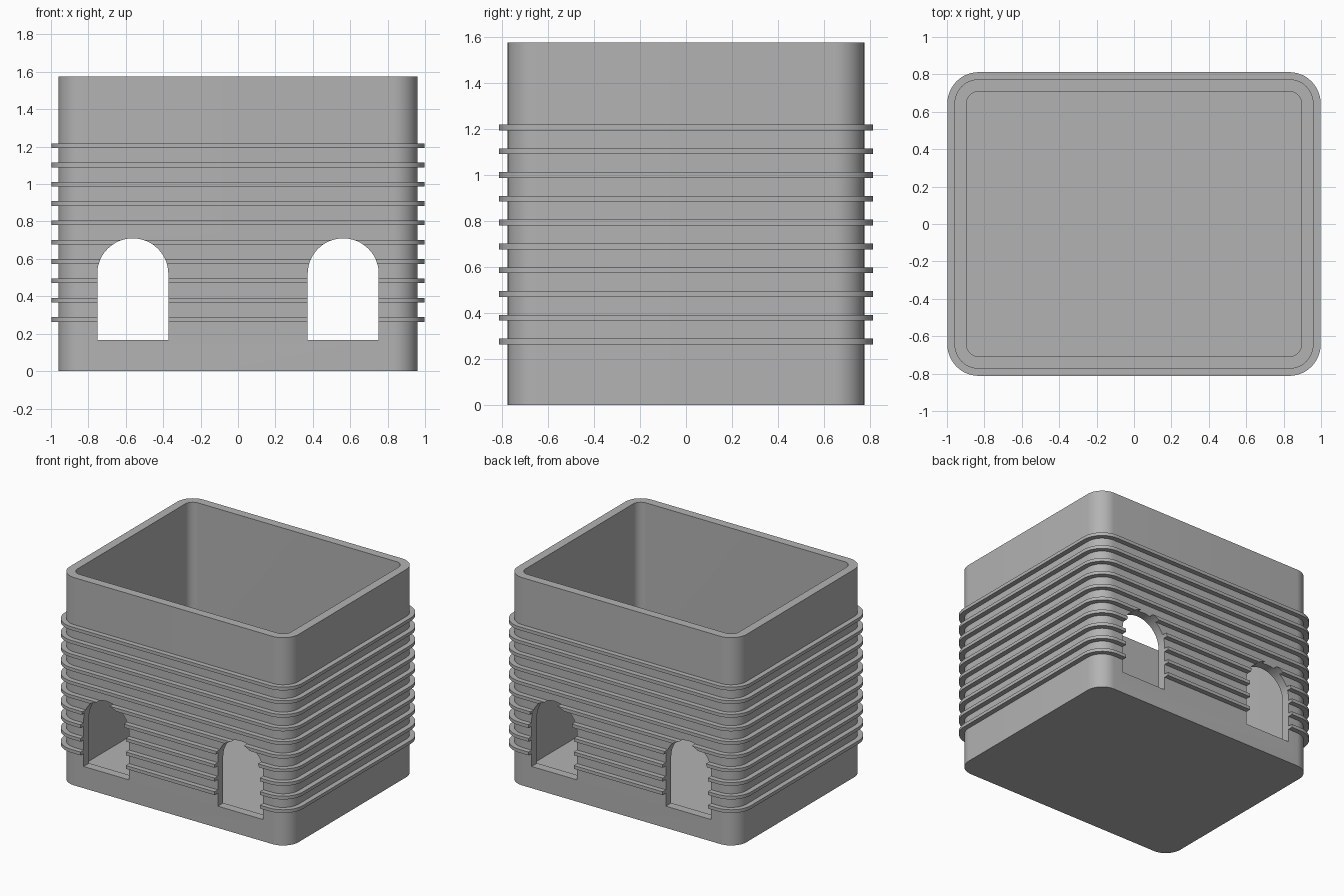
import bpy, bmesh, math

cube = bpy.data.objects.get("Cube")
if cube:
    bpy.data.objects.remove(cube, do_unlink=True)

HALF_X, HALF_Y, RADIUS = 0.96, 0.774, 0.13
HEIGHT, WALL, RIB_OUT, RIB_HALF = 1.575, 0.065, 0.038, 0.0125

grey = bpy.data.materials.new("plain grey")
grey.use_nodes = True
colour = (0.45, 0.45, 0.45, 1)
grey.diffuse_color = colour
grey.node_tree.nodes["Principled BSDF"].inputs["Base Color"].default_value = colour


def make_object(name, bm):
    bmesh.ops.recalc_face_normals(bm, faces=bm.faces)
    mesh = bpy.data.meshes.new(name)
    bm.to_mesh(mesh)
    bm.free()
    mesh.materials.append(grey)
    obj = bpy.data.objects.new(name, mesh)
    bpy.context.collection.objects.link(obj)
    return obj


def rounded_ring(bm, offset, z, steps=12):
    """Rounded rectangle, grown outward from the wall by offset."""
    r = RADIUS + offset
    verts = []
    for quarter, (sx, sy) in enumerate(((1, 1), (-1, 1), (-1, -1), (1, -1))):
        for i in range(steps + 1):
            a = (quarter + i / steps) * math.pi / 2
            verts.append(bm.verts.new((sx * (HALF_X - RADIUS) + r * math.cos(a),
                                       sy * (HALF_Y - RADIUS) + r * math.sin(a), z)))
    return verts


# Ribbed open box: outer wall with ribs, rim, inner wall and floor
profile = [(0, 0)]
for i in range(10):
    z = 0.276 + i * 0.1033
    low, high = z - RIB_HALF, z + RIB_HALF
    profile += [(0, low), (RIB_OUT, low), (RIB_OUT, high), (0, high)]
profile += [(0, HEIGHT), (-WALL, HEIGHT), (-WALL, WALL)]

bm = bmesh.new()
rings = [rounded_ring(bm, *p) for p in profile]
for lower, upper in zip(rings, rings[1:]):
    for i in range(len(lower)):
        j = (i + 1) % len(lower)
        bm.faces.new((lower[i], lower[j], upper[j], upper[i]))
bm.faces.new(rings[0])
bm.faces.new(rings[-1])
box = make_object("ribbed_box", bm)

# Arched openings through the front and back walls
bm = bmesh.new()
ARCH_R, SILL, SPRING = 0.19, 0.165, 0.52
for cx in (-0.5625, 0.5625):
    outline = [(cx - ARCH_R, SILL), (cx + ARCH_R, SILL)]
    outline += [(cx + ARCH_R * math.cos(math.pi * i / 24),
                 SPRING + ARCH_R * math.sin(math.pi * i / 24)) for i in range(25)]
    face = bm.faces.new([bm.verts.new((x, -1, z)) for x, z in outline])
    extruded = bmesh.ops.extrude_face_region(bm, geom=[face])["geom"]
    bmesh.ops.translate(bm, vec=(0, 2, 0),
                        verts=[v for v in extruded if isinstance(v, bmesh.types.BMVert)])
cutter = make_object("arch_cutter", bm)
cutter.hide_render = True

cut = box.modifiers.new("arches", "BOOLEAN")
cut.operation = "DIFFERENCE"
cut.solver = "EXACT"
cut.object = cutter
bpy.ops.object.select_all(action="DESELECT")
box.select_set(True)
bpy.context.view_layer.objects.active = box
bpy.ops.object.modifier_apply(modifier=cut.name)
bpy.data.objects.remove(cutter, do_unlink=True)
bpy.ops.object.shade_smooth_by_angle(angle=math.radians(30))
